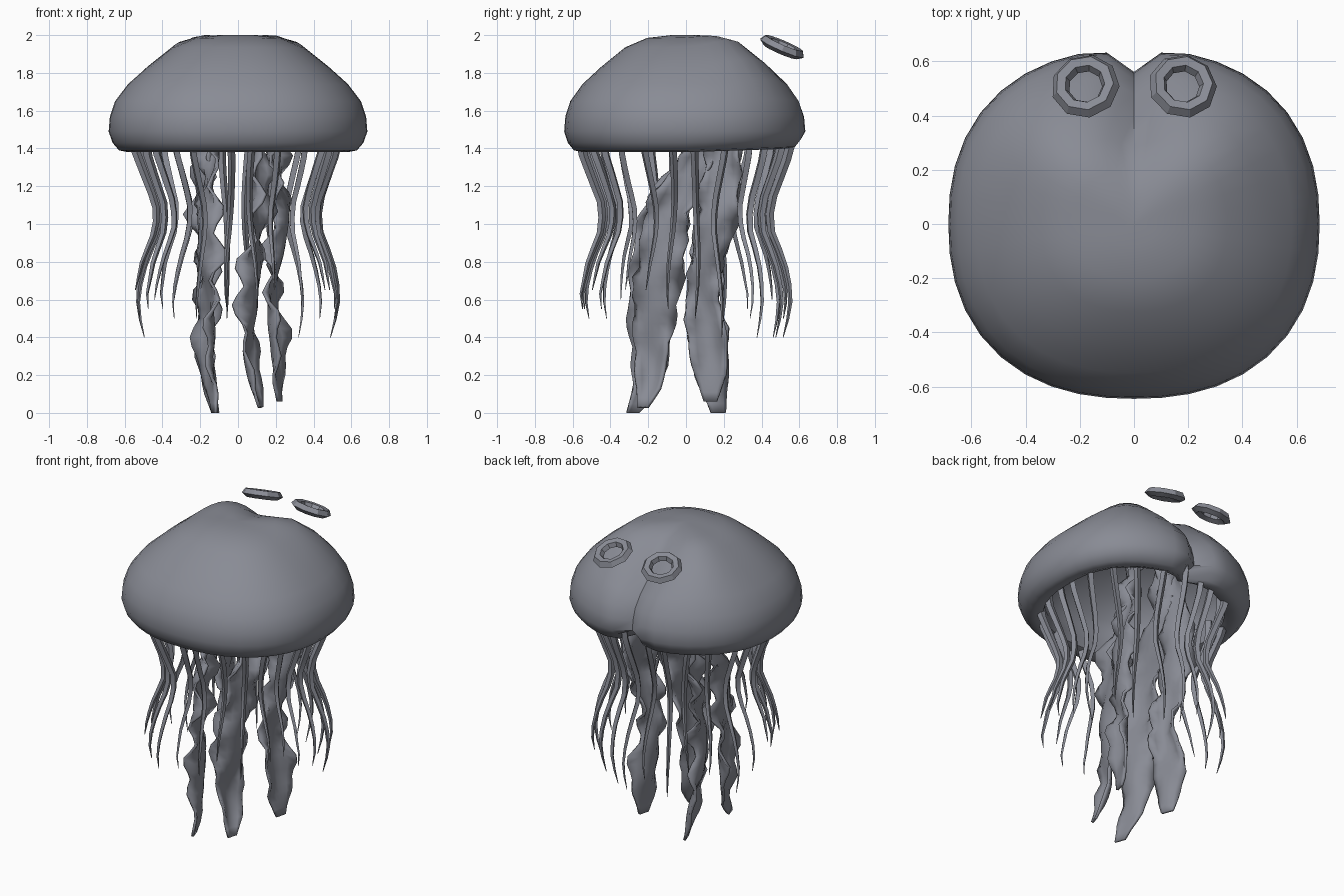
import bpy, bmesh, math, random
from mathutils import Vector, Matrix

if "Cube" in bpy.data.objects:
    bpy.data.objects.remove(bpy.data.objects["Cube"])

random.seed(4)
mat = bpy.data.materials.new("slate_grey")
mat.diffuse_color = (0.25, 0.26, 0.30, 1)
mat.use_nodes = True
mat.node_tree.nodes["Principled BSDF"].inputs["Base Color"].default_value = mat.diffuse_color


def finish(name, bm, angle=40):
    """Turn a bmesh into a shaded, coloured object."""
    bmesh.ops.recalc_face_normals(bm, faces=bm.faces)
    me = bpy.data.meshes.new(name)
    bm.to_mesh(me)
    bm.free()
    me.materials.append(mat)
    ob = bpy.data.objects.new(name, me)
    bpy.context.collection.objects.link(ob)
    bpy.ops.object.select_all(action='DESELECT')
    ob.select_set(True)
    bpy.context.view_layer.objects.active = ob
    bpy.ops.object.shade_smooth_by_angle(angle=math.radians(angle))
    return ob


def bridge(bm, rows, closed):
    """Join neighbouring rows of vertices with quads."""
    for a, b in zip(rows, rows[1:]):
        n = len(a)
        for i in range(n if closed else n - 1):
            j = (i + 1) % n
            bm.faces.new((a[i], a[j], b[j], b[i]))


def sample(keys, z):
    """Interpolate key rows (z first, descending) at height z."""
    for a, b in zip(keys, keys[1:]):
        if z >= b[0]:
            t = (a[0] - z) / (a[0] - b[0])
            return [p + (q - p) * t for p, q in zip(a, b)]
    return list(keys[-1])


# Bell: hollow dome with a curled rim, puffed back lobes and a cleft between them
profile = [(0.12, 2.0), (0.32, 1.985), (0.5, 1.935), (0.70, 1.83), (0.85, 1.74),
           (0.95, 1.65), (0.99, 1.57), (1.0, 1.49), (0.97, 1.43), (0.92, 1.39),
           (0.85, 1.38), (0.78, 1.40), (0.77, 1.46), (0.82, 1.54), (0.78, 1.64),
           (0.62, 1.76), (0.35, 1.87), (0.1, 1.91)]
SEG = 40
bm = bmesh.new()
rows = []
for k, (f, z0) in enumerate(profile):
    row = []
    for i in range(SEG):
        a = 2 * math.pi * i / SEG
        s, c = math.sin(a), math.cos(a)
        r = f * (abs(s / 0.685) ** 2.3 + abs(c / 0.645) ** 2.3) ** (-1 / 2.3)
        away = min(a, 2 * math.pi - a)
        cleft = max(0, 1 - away * r / 0.115) if f > 0.4 else 0
        rr = r * (1 - (0.13 if k < 8 else 0.19) * cleft)
        x, y, z = rr * s, rr * c, z0
        if k < 7 or k > 13:
            puff = math.exp(-((abs(x) - 0.32) ** 2 + (y - 0.30) ** 2) / 0.035)
            valley = math.exp(-(x / 0.13) ** 2 - ((y - 0.38) / 0.17) ** 2)
            z += 0.05 * puff - 0.06 * valley
        elif 7 < k < 13:
            z += 0.05 * cleft + 0.02 * max(0, c) * (1 - cleft)
        row.append(bm.verts.new((x, y, z)))
    rows.append(row)
bridge(bm, rows, True)
for row, z in ((rows[0], 2.0), (rows[-1], 1.915)):
    tip = bm.verts.new((0, 0, z))
    for i in range(SEG):
        bm.faces.new((row[i], row[(i + 1) % SEG], tip))
finish("bell", bm)

# Pair of floating rings above the back of the bell
for side, name in ((-1, "left_ring"), (1, "right_ring")):
    bm = bmesh.new()
    rows = []
    for i in range(9):
        a = 2 * math.pi * i / 9
        row = [bm.verts.new((r * math.cos(a), r * math.sin(a), z)) for r, z in
               ((0.127, -0.005), (0.108, 0.025), (0.075, 0.02), (0.062, -0.008), (0.095, -0.027))]
        rows.append(row)
    bridge(bm, rows + [rows[0]], True)
    bm.transform(Matrix.Translation((side * 0.18, 0.51, 1.935))
                 @ Matrix.Rotation(side * math.radians(7), 4, 'Y')
                 @ Matrix.Rotation(math.radians(-23), 4, 'X'))
    finish(name, bm, 30)

# Tentacles: thin tapering strands, drawn in and then flaring out
swing = [(1.55, 0.55), (1.4, 0.545), (1.25, 0.49), (1.1, 0.435), (0.98, 0.435),
         (0.8, 0.51), (0.62, 0.55), (0.45, 0.525), (0.2, 0.44)]
COUNT = 24
bm = bmesh.new()
for n in range(COUNT):
    a0 = 2 * math.pi * (n + 0.5) / COUNT + random.uniform(-0.04, 0.04)
    end = random.choice((0.4, 0.5, 0.55, 0.6, 0.65))
    scale = random.uniform(0.95, 1.05)
    phase = random.uniform(0, 6)
    rows = []
    for i in range(13):
        t = i / 12
        z = 1.52 + (end - 1.52) * t
        r = sample(swing, z)[1] * scale
        a = a0 + 0.03 * math.sin(5 * t + phase)
        out = Vector((math.sin(a), math.cos(a), 0))
        tan = Vector((out.y, -out.x, 0))
        mid = out * r + Vector((0, 0, z))
        w = 0.002 + 0.024 * (1 - t ** 1.6) ** 0.7
        rows.append([bm.verts.new(mid + d) for d in
                     (tan * w * 0.8, out * w, -tan * w * 0.8, -out * w)])
    bridge(bm, rows, True)
    bm.faces.new(rows[0])
    bm.faces.new(rows[-1])
finish("tentacles", bm)


def frilly_arm(name, keys, turn, phase):
    """Hanging ribbon with ruffled edges; keys are (z, x, y, width)."""
    bm = bmesh.new()
    rows = []
    N = 34
    across = Vector((math.sin(turn), math.cos(turn), 0))
    normal = Vector((across.y, -across.x, 0))
    top, low = keys[0][0], keys[-1][0]
    for i in range(N + 1):
        z, x, y, w = sample(keys, top + (low - top) * i / N)
        fade = min(1, (N - i) / 14)
        row = []
        for j in range(7):
            u = j / 3 - 1
            ruffle = 0.04 * fade * u * u * math.sin(i * 1.3 + phase + 2 * u)
            bow = 0.035 * (1 - 2 * u * u) * math.sin(i * 0.3 + phase)
            edge = 0.014 * fade * u ** 3 * random.uniform(-1, 1)
            row.append(bm.verts.new(Vector((x, y, z)) + across * (u * w / 2 + edge)
                                    + normal * (ruffle + bow * min(1, (N - i) / 5))))
        rows.append(row)
    bridge(bm, rows, False)
    ob = finish(name, bm)
    mod = ob.modifiers.new("thickness", 'SOLIDIFY')
    mod.thickness = 0.016
    mod.offset = 0


# Four frilly arms hanging from the middle of the bell
frilly_arm("left_front_arm",
           [(1.7, -0.12, 0.12, 0.16), (1.4, -0.14, 0.10, 0.18), (1.25, -0.15, 0.0, 0.24),
            (1.05, -0.17, -0.13, 0.28), (0.6, -0.16, -0.18, 0.27), (0.3, -0.17, -0.18, 0.20),
            (0.12, -0.14, -0.21, 0.15), (0.0, -0.125, -0.28, 0.07)], -0.3, 0.0)
frilly_arm("right_front_arm",
           [(1.7, 0.10, 0.12, 0.16), (1.4, 0.11, 0.10, 0.18), (1.25, 0.12, 0.01, 0.22),
            (1.05, 0.11, -0.10, 0.26), (0.6, 0.06, -0.17, 0.25), (0.3, 0.06, -0.18, 0.18),
            (0.14, 0.09, -0.19, 0.14), (0.03, 0.12, -0.23, 0.06)], 0.3, 1.5)
frilly_arm("right_back_arm",
           [(1.7, 0.15, 0.18, 0.16), (1.4, 0.19, 0.20, 0.18), (1.05, 0.24, 0.17, 0.23),
            (0.85, 0.20, 0.11, 0.18), (0.6, 0.18, 0.09, 0.17), (0.4, 0.21, 0.12, 0.22),
            (0.2, 0.21, 0.13, 0.17), (0.06, 0.22, 0.13, 0.07)], 0.25, 3.0)
frilly_arm("left_back_arm",
           [(1.7, -0.13, 0.18, 0.16), (1.4, -0.15, 0.2, 0.18), (1.05, -0.19, 0.17, 0.23),
            (0.85, -0.18, 0.12, 0.19), (0.6, -0.16, 0.08, 0.17), (0.4, -0.18, 0.12, 0.22),
            (0.2, -0.15, 0.14, 0.18), (0.0, -0.12, 0.17, 0.08)], -0.35, 4.5)
